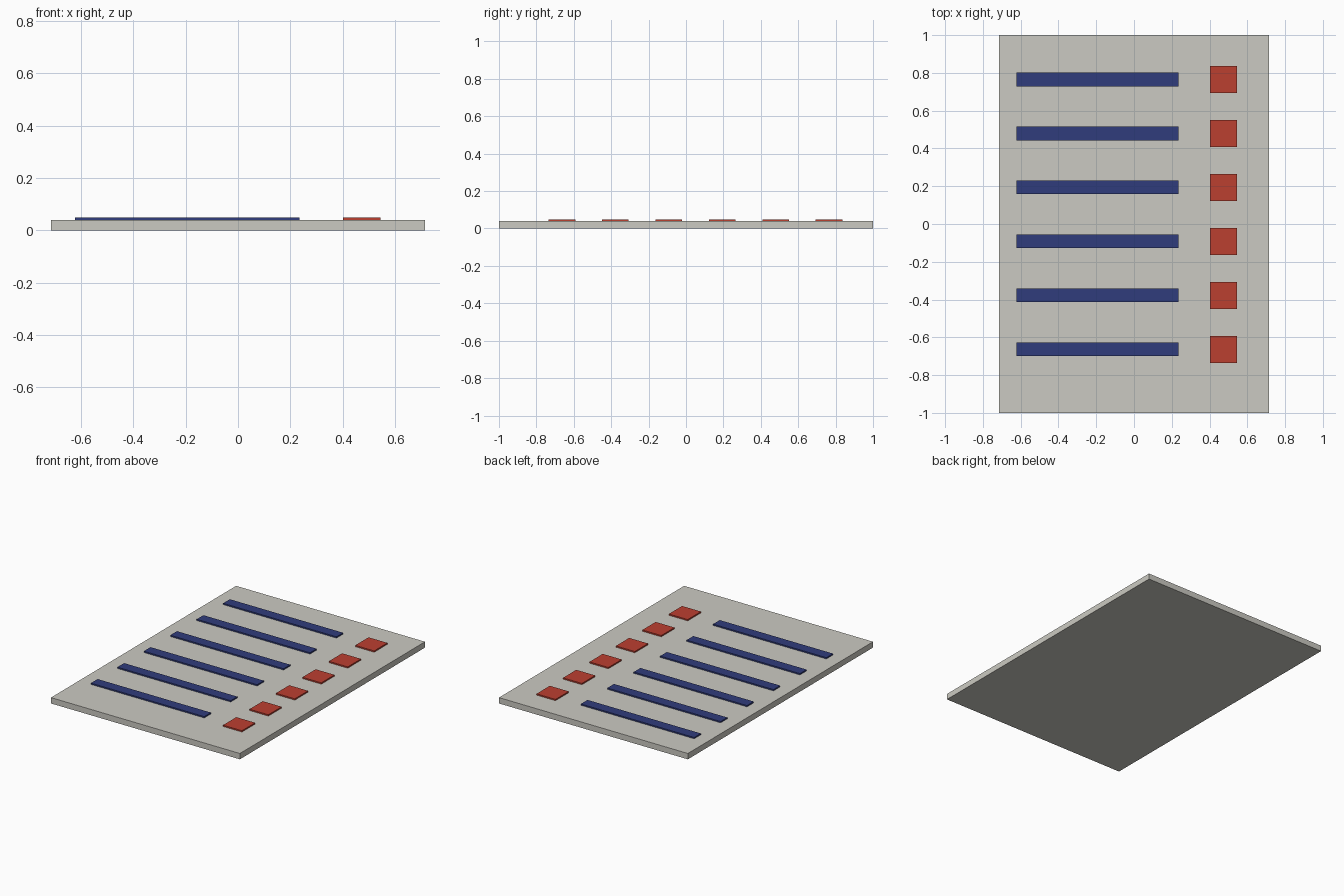
import bpy

if "Cube" in bpy.data.objects:
    bpy.data.objects.remove(bpy.data.objects["Cube"])


def material(name, rgb):
    m = bpy.data.materials.new(name)
    m.diffuse_color = (*rgb, 1)
    m.use_nodes = True
    m.node_tree.nodes["Principled BSDF"].inputs["Base Color"].default_value = m.diffuse_color
    return m


def box(name, x, y, z0, z1, sx, sy, mat):
    bpy.ops.mesh.primitive_cube_add(size=1, location=(x, y, (z0 + z1) / 2))
    o = bpy.context.object
    o.name = name
    o.scale = (sx, sy, z1 - z0)
    bpy.ops.object.transform_apply(location=False, rotation=False, scale=True)
    o.data.materials.append(mat)
    return o


stone = material("pale_board", (0.60, 0.59, 0.54))
navy = material("navy_ink", (0.03, 0.045, 0.2))
red = material("red_mark", (0.5, 0.05, 0.03))

BOARD_TOP, MARK_TOP = 0.04, 0.049

# Backing board
box("board", 0, 0, 0, BOARD_TOP, 10 / 7, 2, stone)

# Six rows: a long bar and a square marker, slightly raised
for i in range(6):
    y = 0.765 - i * 2 / 7
    box(f"row_bar_{i + 1}", -0.194, y, BOARD_TOP, MARK_TOP, 0.857, 0.072, navy)
    box(f"row_marker_{i + 1}", 0.473, y, BOARD_TOP, MARK_TOP, 0.143, 0.143, red)
